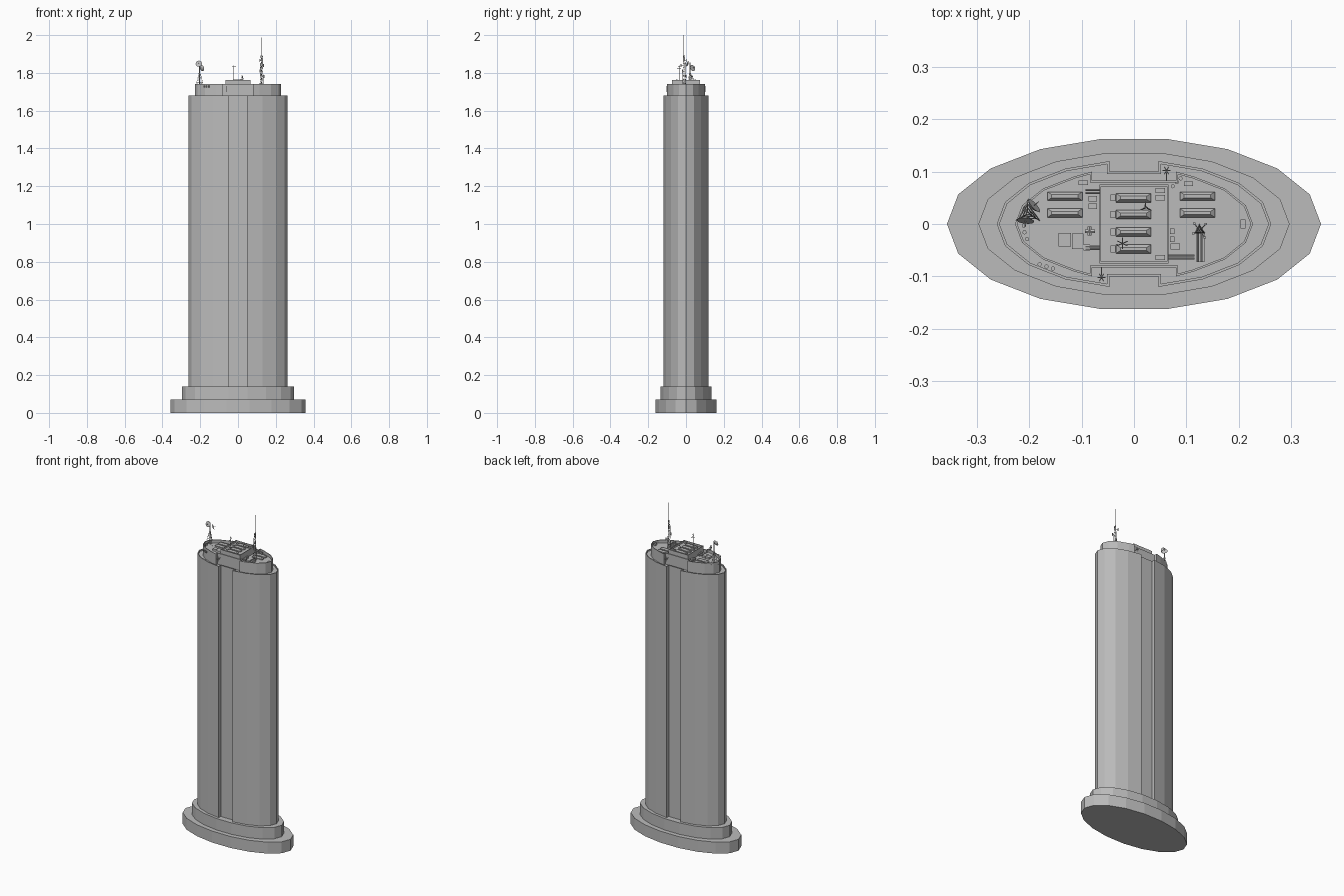
import bpy, bmesh, math
from mathutils import Vector, Matrix

cube = bpy.data.objects.get("Cube")
if cube:
    bpy.data.objects.remove(cube)

mat = bpy.data.materials.new("concrete grey")
mat.use_nodes = True
GREY = (0.5, 0.5, 0.5, 1)
mat.diffuse_color = GREY
mat.node_tree.nodes["Principled BSDF"].inputs["Base Color"].default_value = GREY


def finish(name, bm):
    bmesh.ops.recalc_face_normals(bm, faces=bm.faces)
    mesh = bpy.data.meshes.new(name)
    bm.to_mesh(mesh)
    bm.free()
    mesh.materials.append(mat)
    obj = bpy.data.objects.new(name, mesh)
    bpy.context.collection.objects.link(obj)
    return obj


def ellipse(a, b, skip=()):
    return [(a * math.cos(math.radians(t)), b * math.sin(math.radians(t)))
            for t in range(0, 360, 20) if t not in skip]


def notched(a, b, half, edge_y, depth_y):
    """Ellipse outline with a rectangular recess on the front and back."""
    pts = [p for p in ellipse(a, b) if abs(p[0]) > half + 0.01]
    back = [p for p in pts if p[1] > 0.001]
    right = [p for p in back if p[0] > 0]
    quarter = [(a, 0)] + right + [(half, edge_y), (half, depth_y)]
    upper = quarter + [(-x, y) for x, y in reversed(quarter)]
    return upper + [(-x, -y) for x, y in upper[1:-1]]


def tier(name, outline, z0, z1, rim=0, sink=0):
    """Extruded outline, with a parapet round a sunken roof if asked for."""
    bm = bmesh.new()
    base = bm.faces.new([bm.verts.new((x, y, z0)) for x, y in outline])
    res = bmesh.ops.extrude_face_region(bm, geom=[base], use_keep_orig=True)
    top = [g for g in res["geom"] if isinstance(g, bmesh.types.BMFace)][0]
    bmesh.ops.translate(bm, verts=top.verts, vec=(0, 0, z1 - z0))
    bmesh.ops.recalc_face_normals(bm, faces=bm.faces)
    if rim:
        bmesh.ops.inset_region(bm, faces=[top], thickness=rim, use_even_offset=True)
        inner = bmesh.ops.extrude_discrete_faces(bm, faces=[top])["faces"][0]
        bmesh.ops.translate(bm, verts=inner.verts, vec=(0, 0, -sink))
    return finish(name, bm)


def box(bm, x, y, z, sx, sy, sz):
    m = Matrix.Translation((x, y, z + sz / 2)) @ Matrix.Diagonal((sx, sy, sz, 1))
    bmesh.ops.create_cube(bm, size=1, matrix=m)


def rod(bm, p, q, r, r2=None, sides=6):
    p, q = Vector(p), Vector(q)
    d = q - p
    m = Matrix.Translation((p + q) / 2) @ d.to_track_quat("Z", "Y").to_matrix().to_4x4()
    bmesh.ops.create_cone(bm, cap_ends=True, segments=sides, radius1=r,
                          radius2=r if r2 is None else r2, depth=d.length, matrix=m)


# Stepped base, shaft and crown
tier("lower_plinth", ellipse(0.357, 0.165), 0, 0.07)
tier("upper_plinth", ellipse(0.297, 0.138), 0.07, 0.14)
tier("tower_shaft", notched(0.262, 0.122, 0.047, 0.12, 0.1), 0.14, 1.68, 0.005, 0.008)
tier("crown", notched(0.227, 0.105, 0.08, 0.1, 0.083), 1.67, 1.74, 0.004, 0.018)
ROOF, DECK = 1.722, 1.752
tier("penthouse", [(-0.066, -0.075), (0.066, -0.075), (0.066, 0.075), (-0.066, 0.075)],
     ROOF, 1.763, 0.003, 0.011)

# Cooling units: long boxes with sloped hoods
bm = bmesh.new()
spots = [(x, y, ROOF) for x in (-0.132, 0.121) for y in (0.053, 0.021)]
spots += [(-0.001, y, DECK) for y in (0.05, 0.018, -0.015, -0.048)]
for x, y, z in spots:
    box(bm, x, y, z, 0.067, 0.017, 0.006)
    hood = bmesh.ops.create_cube(bm, size=1, matrix=Matrix.Translation((x, y, z + 0.0095))
                                 @ Matrix.Diagonal((0.067, 0.017, 0.007, 1)))["verts"]
    for v in hood:
        if v.co.z > z + 0.01:
            v.co.x = x + (v.co.x - x) * 0.75
            v.co.y = y + (v.co.y - y) * 0.35
    if z == DECK:
        box(bm, x - 0.039, y, z, 0.009, 0.013, 0.008)
finish("cooling_units", bm)

# Plant boxes on roof and penthouse
bm = bmesh.new()
for x, y, sx, sy in [(-0.132, -0.03, 0.024, 0.025), (-0.107, -0.033, 0.022, 0.03),
                     (-0.09, -0.045, 0.012, 0.012), (0.208, 0, 0.01, 0.018),
                     (-0.097, 0.079, 0.018, 0.009), (0.104, 0.077, 0.018, 0.009),
                     (-0.079, 0.048, 0.016, 0.01), (-0.079, 0.034, 0.016, 0.01),
                     (0.073, -0.014, 0.008, 0.011), (0.073, -0.029, 0.008, 0.011),
                     (0.079, -0.043, 0.018, 0.011), (0.127, -0.045, 0.016, 0.055)]:
    box(bm, x, y, ROOF, sx, sy, 0.012)
for y in (0.064, 0.05, -0.064):
    box(bm, 0.05, y, DECK, 0.018, 0.01, 0.008)
finish("plant_boxes", bm)

# Pipes, fans and round vents
bm = bmesh.new()
for y in (-0.06, -0.066):
    rod(bm, (0.066, y, 1.734), (0.115, y, 1.734), 0.002)
for x in (0.122, 0.129):
    rod(bm, (x, -0.073, 1.738), (x, -0.018, 1.738), 0.002)
for y in (0.065, 0.059, -0.043, -0.048):
    rod(bm, (-0.093, y, 1.734), (-0.066, y, 1.734), 0.002)
rod(bm, (-0.085, -0.005, 1.734), (-0.085, -0.022, 1.734), 0.004)
rod(bm, (-0.094, -0.014, 1.734), (-0.074, -0.014, 1.734), 0.004)
vents = [(-0.21, -0.003), (-0.209, -0.016), (-0.204, -0.029), (-0.18, -0.077),
         (-0.167, -0.081), (-0.155, -0.085), (0.074, 0.072), (0.082, 0.08), (0.089, 0.087)]
for x, y in vents:
    rod(bm, (x, y, ROOF), (x, y, ROOF + 0.01), 0.004, sides=10)
finish("pipes_and_vents", bm)


def lattice(bm, x, y, z0, z1, w0, w1, levels, r):
    """Tapering three-legged mast with rings and zigzag braces."""
    def corner(i, k):
        w = w0 + (w1 - w0) * k / levels
        t = math.radians(90 + 120 * i)
        return (x + w * math.cos(t), y + w * math.sin(t), z0 + (z1 - z0) * k / levels)
    for i in range(3):
        rod(bm, corner(i, 0), corner(i, levels), r, sides=4)
        for k in range(levels):
            rod(bm, corner(i, k), corner(i + 1, k + 1), r * 0.7, sides=4)
            rod(bm, corner(i, k + 1), corner(i + 1, k + 1), r * 0.7, sides=4)


def dish(bm, centre, aim, radius):
    c, d = Vector(centre), Vector(aim).normalized()
    rod(bm, c - d * 0.004, c + d * 0.002, radius * 0.4, radius, sides=14)
    rod(bm, c, c + d * 0.014, 0.0008, sides=4)


# Tall mast with whip and side aerials
bm = bmesh.new()
lattice(bm, 0.125, -0.012, ROOF, 1.89, 0.011, 0.006, 8, 0.0011)
rod(bm, (0.125, -0.012, 1.88), (0.125, -0.012, 2.0), 0.0013, 0.0008)
for z, dx, dy in ((1.78, 0.012, 0.012), (1.81, -0.012, -0.006),
                  (1.84, 0.01, -0.014), (1.865, -0.01, 0.013)):
    tip = (0.125 + dx, -0.012 + dy, z)
    rod(bm, (0.125, -0.012, z), tip, 0.001, sides=4)
    box(bm, tip[0], tip[1], z - 0.008, 0.004, 0.004, 0.016)
finish("tall_mast", bm)

# Dish mast
bm = bmesh.new()
lattice(bm, -0.203, 0.02, ROOF, 1.8, 0.026, 0.004, 3, 0.001)
rod(bm, (-0.203, 0.02, ROOF), (-0.203, 0.02, 1.855), 0.0025)
dish(bm, (-0.207, 0.008, 1.848), (-0.1, -1, 0.35), 0.017)
dish(bm, (-0.192, 0.034, 1.825), (0.8, 0.7, 0.3), 0.017)
finish("dish_mast", bm)

# Short aerials on the penthouse and in the recesses
bm = bmesh.new()
rod(bm, (-0.022, -0.037, DECK), (-0.022, -0.037, 1.84), 0.0013)
for z, t in ((1.815, 0.4), (1.825, 1.6), (1.832, 2.7)):
    dx, dy = 0.011 * math.cos(t), 0.011 * math.sin(t)
    rod(bm, (-0.022 - dx, -0.037 - dy, z), (-0.022 + dx, -0.037 + dy, z), 0.001, sides=4)
lattice(bm, 0.022, 0.032, DECK, 1.785, 0.012, 0.002, 1, 0.0009)
for s in (-1, 1):
    x, y = 0.062 * s, 0.102 * s
    rod(bm, (x, y - 0.02 * s, 1.715), (x, y, 1.715), 0.0013)
    rod(bm, (x, y, 1.7), (x, y, 1.73), 0.0013)
    for t in (0, 60, 120):
        d = Vector((math.cos(math.radians(t)), math.sin(math.radians(t)), 0)) * 0.008
        rod(bm, Vector((x, y, 1.715)) - d, Vector((x, y, 1.715)) + d, 0.0009, sides=4)
finish("short_aerials", bm)
